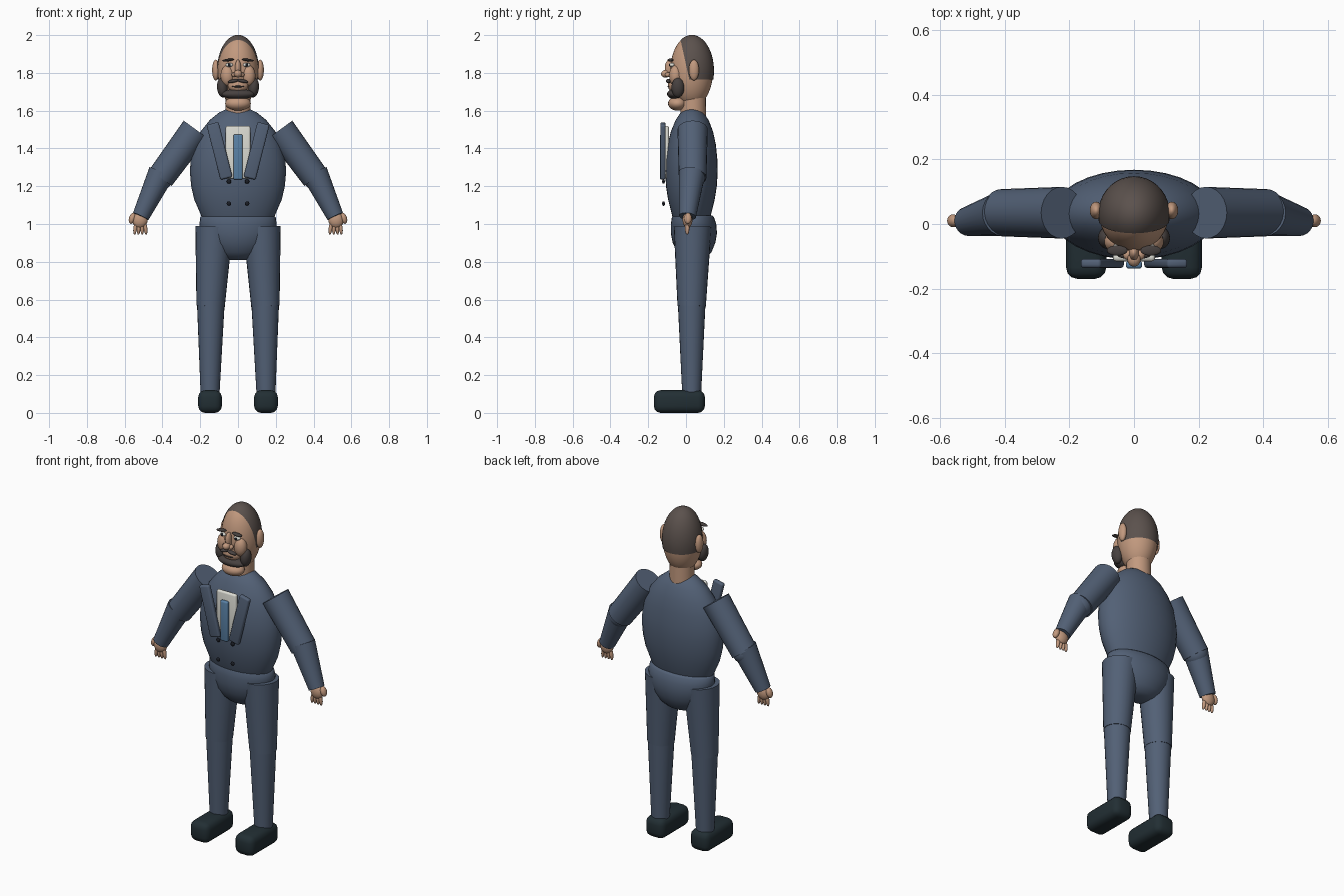
import bpy, bmesh, math
from mathutils import Vector, Matrix

if "Cube" in bpy.data.objects:
    bpy.data.objects.remove(bpy.data.objects["Cube"])


def material(name, rgb):
    m = bpy.data.materials.new(name)
    m.diffuse_color = (*rgb, 1)
    m.use_nodes = True
    m.node_tree.nodes["Principled BSDF"].inputs["Base Color"].default_value = m.diffuse_color
    return m


SUIT = material("navy_suit", (0.085, 0.118, 0.18))
SKIN = material("skin", (0.54, 0.32, 0.21))
HAIR = material("cropped_hair", (0.105, 0.083, 0.074))
BEARD = material("dark_beard", (0.062, 0.052, 0.05))
SHOE = material("dark_leather", (0.016, 0.028, 0.034))
SHIRT = material("shirt_white", (0.72, 0.72, 0.66))
TIE = material("tie_blue", (0.10, 0.22, 0.38))
BLACK = material("black", (0.01, 0.012, 0.018))


def finish(bm, name, mat, angle=40):
    bmesh.ops.recalc_face_normals(bm, faces=bm.faces)
    me = bpy.data.meshes.new(name)
    bm.to_mesh(me)
    bm.free()
    me.materials.append(mat)
    ob = bpy.data.objects.new(name, me)
    bpy.context.collection.objects.link(ob)
    bpy.ops.object.select_all(action='DESELECT')
    ob.select_set(True)
    bpy.context.view_layer.objects.active = ob
    bpy.ops.object.shade_smooth_by_angle(angle=math.radians(angle))
    return ob


def ball(name, mat, c, r, tilt=0, cuts=(), seg=24):
    """Ellipsoid, tilted about y; each cut (point, normal) removes the normal's side."""
    bm = bmesh.new()
    bmesh.ops.create_uvsphere(bm, u_segments=seg, v_segments=seg * 2 // 3, radius=1)
    bm.transform(Matrix.Translation(c) @ Matrix.Rotation(tilt, 4, 'Y') @ Matrix.Diagonal((*r, 1)))
    for co, no in cuts:
        bmesh.ops.bisect_plane(bm, geom=bm.verts[:] + bm.edges[:] + bm.faces[:],
                               plane_co=co, plane_no=no, clear_outer=True)
    return finish(bm, name, mat)


def tube(name, mat, p0, p1, r0, r1, seg=24):
    """Tapered capped cylinder between two points."""
    p0, p1 = Vector(p0), Vector(p1)
    bm = bmesh.new()
    bmesh.ops.create_cone(bm, cap_ends=True, segments=seg, radius1=r0, radius2=r1,
                          depth=(p1 - p0).length)
    rot = (p1 - p0).to_track_quat('Z', 'Y').to_matrix().to_4x4()
    bm.transform(Matrix.Translation((p0 + p1) / 2) @ rot)
    return finish(bm, name, mat)


def block(name, mat, c, size, bevel, tilt=0, segments=3):
    """Box with rounded edges, tilted about y."""
    bm = bmesh.new()
    bmesh.ops.create_cube(bm, size=1)
    bm.transform(Matrix.Diagonal((*size, 1)))
    bmesh.ops.bevel(bm, geom=bm.edges[:], offset=bevel, segments=segments,
                    profile=0.5, affect='EDGES')
    bm.transform(Matrix.Translation(c) @ Matrix.Rotation(tilt, 4, 'Y'))
    return finish(bm, name, mat)


def loft(name, mat, rings, seg=32):
    """Skin over elliptical rings (z, half width, front y, back y)."""
    bm = bmesh.new()
    loops = []
    for z, rx, y0, y1 in rings:
        loops.append([bm.verts.new((rx * math.cos(a), (y0 + y1) / 2 + (y1 - y0) / 2 * math.sin(a), z))
                      for a in (2 * math.pi * i / seg for i in range(seg))])
    for a, b in zip(loops, loops[1:]):
        for i in range(seg):
            j = (i + 1) % seg
            bm.faces.new((a[i], a[j], b[j], b[i]))
    bm.faces.new(loops[0][::-1])
    bm.faces.new(loops[-1])
    return finish(bm, name, mat, 60)


# Torso and hips
loft("jacket_torso", SUIT, [
    (1.0, .17, -.055, .115), (1.04, .193, -.072, .13), (1.13, .232, -.095, .152),
    (1.2, .248, -.106, .163), (1.28, .255, -.11, .168), (1.34, .25, -.108, .166),
    (1.42, .232, -.098, .158), (1.49, .198, -.08, .143), (1.55, .15, -.055, .12),
    (1.59, .1, -.028, .093), (1.612, .055, 0, .065)])
loft("trouser_hips", SUIT, [
    (.81, .05, .015, .075), (.82, .09, -.015, .105), (.85, .135, -.045, .135),
    (.9, .175, -.07, .155), (.95, .197, -.08, .164), (1.0, .204, -.08, .16),
    (1.035, .2, -.075, .148), (1.045, .19, -.07, .14)])

# Shirt front, tie
block("shirt_front", SHIRT, (0, -.103, 1.38), (.13, .025, .28), .01)
block("tie", TIE, (0, -.126, 1.355), (.05, .024, .24), .009)

# Neck and head
tube("neck", SKIN, (0, .038, 1.56), (0, .038, 1.74), .068, .066)
ball("head", SKIN, (0, .03, 1.81), (.107, .113, .19), seg=36)
ball("hair_cap", HAIR, (0, .031, 1.812), (.111, .117, .189), seg=36,
     cuts=[((0, -.03, 1.98), (0, -1, -.22)), ((0, 0, 1.765), (0, 0, -1))])
ball("chin", SKIN, (0, -.045, 1.638), (.068, .05, .038))
ball("chin_beard", BEARD, (0, -.058, 1.688), (.088, .042, .027))
ball("lower_face", SKIN, (0, -.06, 1.735), (.055, .036, .04))
ball("mouth", BEARD, (0, -.091, 1.728), (.032, .008, .005))

# Nose
ball("nose_bridge", SKIN, (0, -.088, 1.825), (.016, .024, .045))
ball("nose_tip", SKIN, (0, -.108, 1.795), (.021, .024, .02))

for s, side in ((-1, "left"), (1, "right")):
    # Face details
    ball(side + "_nostril", SKIN, (s * .02, -.095, 1.79), (.014, .016, .013))
    ball(side + "_cheek", SKIN, (s * .056, -.055, 1.785), (.036, .034, .055))
    ball(side + "_ear", SKIN, (s * .117, .042, 1.815), (.02, .027, .055))
    ball(side + "_whisker", BEARD, (s * .083, -.043, 1.722), (.028, .034, .052), s * .1)
    ball(side + "_moustache", BEARD, (s * .024, -.093, 1.757), (.03, .014, .009), s * .2)
    ball(side + "_eye", SHIRT, (s * .046, -.073, 1.842), (.02, .014, .011))
    ball(side + "_pupil", BLACK, (s * .046, -.085, 1.842), (.008, .005, .009), seg=12)
    ball(side + "_brow", BEARD, (s * .052, -.082, 1.868), (.032, .016, .007), s * .12)

    # Lapels and buttons
    block(side + "_lapel", SUIT, (s * .098, -.122, 1.387), (.066, .028, .3), .01, s * .25)
    for z in (1.108, 1.225):
        ball(side + "_button", BLACK, (s * .048, -.119, z), (.012, .008, .012), seg=12)

    # Arms
    elbow = (s * .41, .035, 1.245)
    tube(side + "_upper_arm", SUIT, (s * .223, .035, 1.5), elbow, .08, .073)
    ball(side + "_elbow", SUIT, elbow, (.066, .066, .066))
    tube(side + "_forearm", SUIT, (s * .406, .032, 1.27), (s * .515, .008, 1.04), .07, .045)

    # Hands
    ball(side + "_palm", SKIN, (s * .518, .008, 1.022), (.04, .026, .045), -s * .3)
    ball(side + "_thumb", SKIN, (s * .56, .01, 1.03), (.017, .02, .03), -s * .3)
    for i in range(4):
        ball(side + "_finger", SKIN, (s * (.49 + i * .018), .006, .978),
             (.01, .012, .035), s * (.12 - i * .08), seg=12)

    # Legs and shoes
    tube(side + "_thigh", SUIT, (s * .126, .035, .985), (s * .145, .03, .565), .1, .075)
    tube(side + "_shin", SUIT, (s * .144, .03, .575), (s * .148, .03, .1), .073, .05)
    block(side + "_shoe", SHOE, (s * .148, -.035, .06), (.125, .27, .12), .036)
